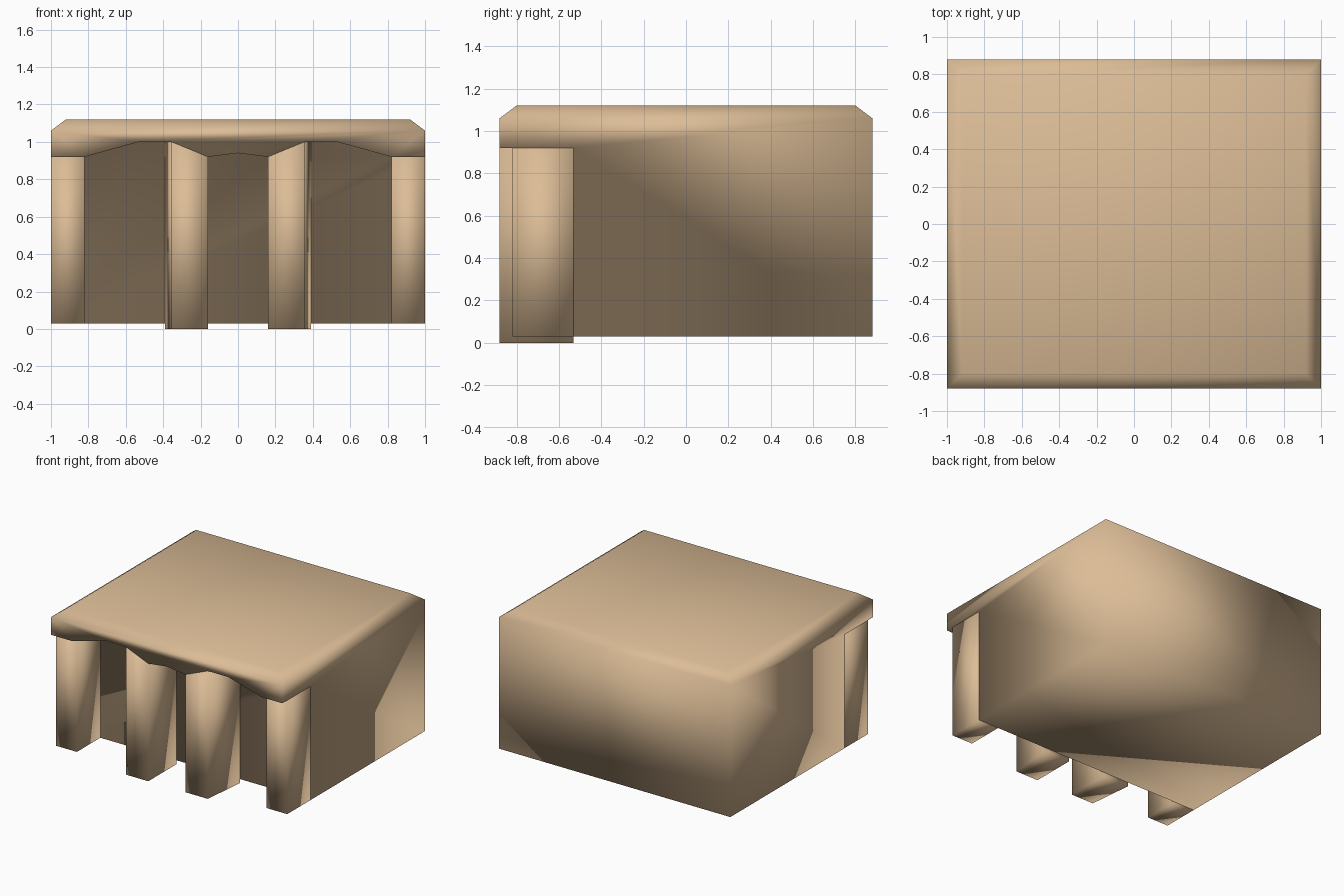
import bpy, bmesh

if "Cube" in bpy.data.objects:
    bpy.data.objects.remove(bpy.data.objects["Cube"])

tan = bpy.data.materials.new("sandy_tan")
tan.diffuse_color = (0.72, 0.51, 0.31, 1)
tan.use_nodes = True
tan.node_tree.nodes["Principled BSDF"].inputs["Base Color"].default_value = tan.diffuse_color

FRONT, BACK, WALL = -0.88, 0.88, -0.53   # lintel front, rear face, recessed wall
BASE, EAVE, TOP = 0.03, 1.06, 1.12


def make_object(name, faces):
    """Build a closed mesh from faces given as point lists, with smooth shading."""
    bm = bmesh.new()
    for pts in faces:
        bm.faces.new([bm.verts.new(p) for p in pts])
    bmesh.ops.remove_doubles(bm, verts=bm.verts, dist=0.0005)
    bmesh.ops.recalc_face_normals(bm, faces=bm.faces)
    for f in bm.faces:
        f.smooth = True
    mesh = bpy.data.meshes.new(name)
    bm.to_mesh(mesh)
    bm.free()
    mesh.materials.append(tan)
    obj = bpy.data.objects.new(name, mesh)
    bpy.context.collection.objects.link(obj)
    return obj


def prism(name, plan, z0):
    """Upright pillar; plan holds (x, y, top z) corners in order."""
    n = len(plan)
    low = [(x, y, z0) for x, y, z in plan]
    faces = [low, list(plan)]
    for i in range(n):
        j = (i + 1) % n
        faces.append([low[i], low[j], plan[j], plan[i]])
    return make_object(name, faces)


# Hall with bevelled roof and an arched lintel overhanging the recessed front
half = [(1, 0.92), (0.82, 0.92), (0.53, 1.0), (0.355, 1.0), (0.16, 0.92)]
arch = [(-x, z) for x, z in half] + [(0, 0.94)] + half[::-1]
front_arch = [(x, FRONT, z) for x, z in arch]
wall_arch = [(x, WALL, z) for x, z in arch]
eave = [(-1, FRONT, EAVE), (1, FRONT, EAVE), (1, BACK, EAVE), (-1, BACK, EAVE)]
roof = [(-0.92, -0.8, TOP), (0.92, -0.8, TOP), (0.92, 0.8, TOP), (-0.92, 0.8, TOP)]
faces = [roof]
for i in range(4):                                   # roof bevel
    j = (i + 1) % 4
    faces.append([eave[i], eave[j], roof[j], roof[i]])
faces.append(front_arch + [eave[1], eave[0]])        # lintel front
for i in range(len(arch) - 1):                       # lintel underside
    faces.append([front_arch[i], front_arch[i + 1], wall_arch[i + 1], wall_arch[i]])
faces.append(wall_arch + [(1, WALL, BASE), (-1, WALL, BASE)])
faces.append([(-1, BACK, BASE), (1, BACK, BASE), eave[2], eave[3]])
faces.append([(-1, WALL, BASE), (1, WALL, BASE), (1, BACK, BASE), (-1, BACK, BASE)])
for s in (-1, 1):                                    # side walls
    faces.append([(s, FRONT, EAVE), (s, FRONT, 0.92), (s, WALL, 0.92),
                  (s, WALL, BASE), (s, BACK, BASE), (s, BACK, EAVE)])
make_object("hall", faces)

# Corner pillars and the two longer, flared middle pillars
for s, side in ((-1, "left"), (1, "right")):
    prism(side + "_corner_pillar",
          [(s, -0.82, 0.92), (s * 0.82, -0.82, 0.92),
           (s * 0.82, WALL, 0.92), (s, WALL, 0.92)], BASE)
    prism(side + "_middle_pillar",
          [(s * 0.355, FRONT, 1.0), (s * 0.16, FRONT, 0.92),
           (s * 0.16, WALL, 0.92), (s * 0.39, WALL, 1.0)], 0.0)
